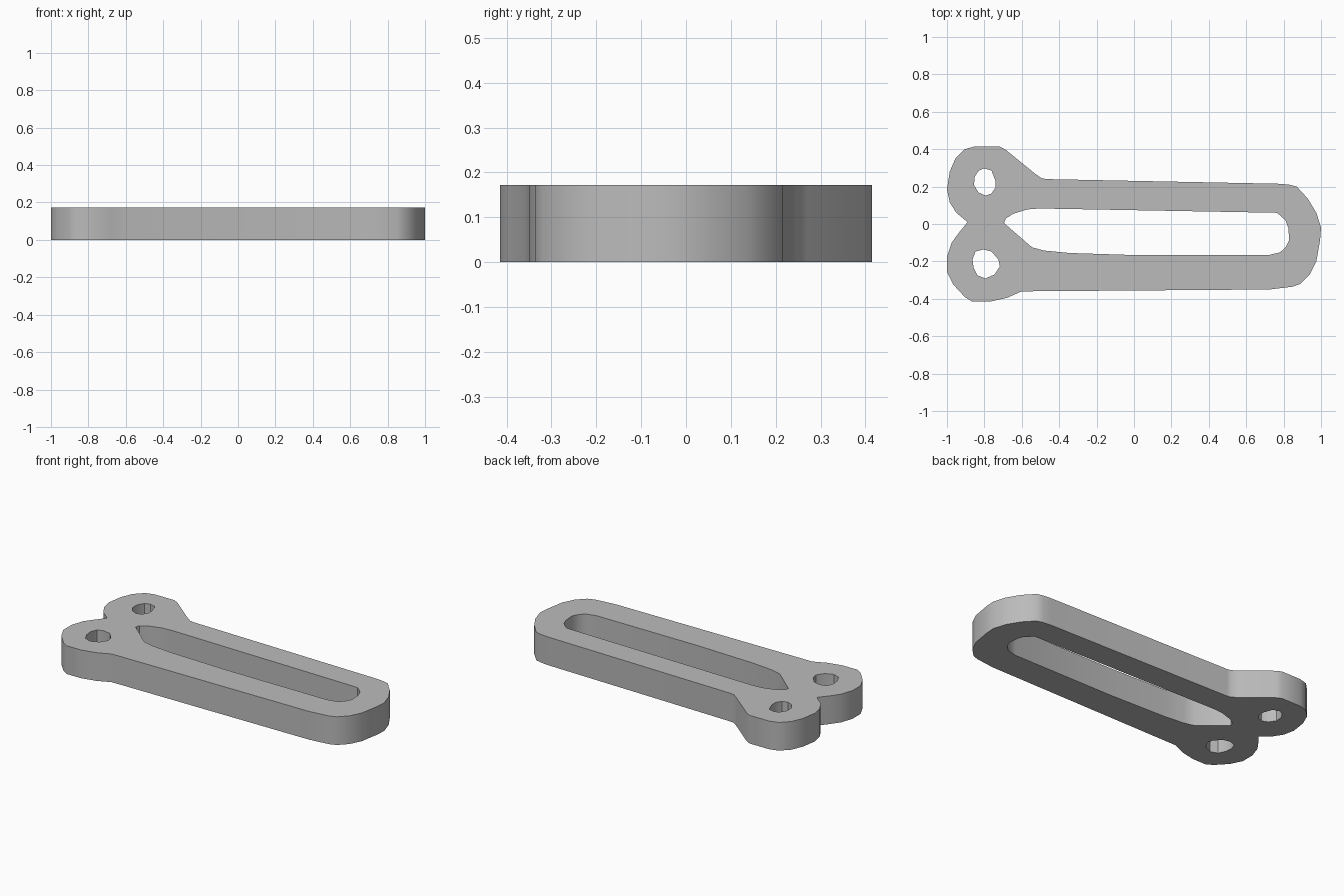
import bpy

THICKNESS = 0.172

if "Cube" in bpy.data.objects:
    bpy.data.objects.remove(bpy.data.objects["Cube"], do_unlink=True)

# Outer rim, starting at the notch between the two lobes
back_lobe = [(-.89, .01), (-.95, .06), (-.985, .115), (-1, .185), (-.985, .28), (-.955, .35),
             (-.905, .4), (-.85, .415), (-.72, .415), (-.69, .4), (-.53, .27), (-.495, .245),
             (-.47, .24)]
rounded_end = [(.78, .215), (.83, .21), (.87, .2), (.93, .135), (.975, .06), (1, -.02),
               (.995, -.085), (.975, -.2), (.94, -.27), (.89, -.32), (.85, -.335), (.725, -.35)]
front_lobe = [(-.6, -.36), (-.68, -.395), (-.77, -.415), (-.865, -.415), (-.905, -.39),
              (-.965, -.325), (-1, -.255), (-1, -.175), (-.975, -.1), (-.935, -.045)]

# Long slot between the two arms
slot = [(-.695, .005), (-.685, .03), (-.645, .055), (-.57, .078), (-.505, .083), (.765, .06),
        (.81, .02), (.825, -.02), (.83, -.085), (.81, -.125), (.78, -.152), (.715, -.167),
        (.03, -.167), (-.345, -.155), (-.48, -.142), (-.545, -.125)]

# Slightly irregular bolt holes, one in each lobe
back_hole = [(-.83, .286), (-.8, .297), (-.762, .286), (-.741, .23), (-.741, .195),
             (-.762, .163), (-.794, .152), (-.83, .168), (-.855, .206), (-.853, .25)]
front_hole = [(-.848, -.147), (-.805, -.136), (-.762, -.147), (-.725, -.19), (-.717, -.227),
              (-.746, -.27), (-.794, -.291), (-.837, -.275), (-.858, -.233), (-.863, -.19)]


def add_loop(curve, points):
    """Add one closed straight-sided loop to a flat curve."""
    spline = curve.splines.new("POLY")
    spline.points.add(len(points) - 1)
    for target, (x, y) in zip(spline.points, points):
        target.co = (x, y, 0, 1)
    spline.use_cyclic_u = True


# Filled profile with openings, extruded to the plate thickness
profile = bpy.data.curves.new("link_plate", "CURVE")
profile.dimensions = "2D"
profile.fill_mode = "BOTH"
profile.extrude = THICKNESS / 2
for loop in (back_lobe + rounded_end + front_lobe, slot, back_hole, front_hole):
    add_loop(profile, loop)

plate = bpy.data.objects.new("link_plate", profile)
bpy.context.collection.objects.link(plate)
plate.location.z = THICKNESS / 2

# Plain grey finish
grey = bpy.data.materials.new("plain_grey")
grey.use_nodes = True
colour = (0.5, 0.5, 0.5, 1)
grey.diffuse_color = colour
grey.node_tree.nodes["Principled BSDF"].inputs["Base Color"].default_value = colour
profile.materials.append(grey)

# Turn into a mesh, weld the rims and smooth the rounded walls
bpy.ops.object.select_all(action="DESELECT")
plate.select_set(True)
bpy.context.view_layer.objects.active = plate
bpy.ops.object.convert(target="MESH")
plate = bpy.context.view_layer.objects.active
bpy.ops.object.mode_set(mode="EDIT")
bpy.ops.mesh.select_all(action="SELECT")
bpy.ops.mesh.remove_doubles(threshold=0.0005)
bpy.ops.mesh.normals_make_consistent(inside=False)
bpy.ops.object.mode_set(mode="OBJECT")
bpy.ops.object.shade_smooth_by_angle(angle=0.6)
